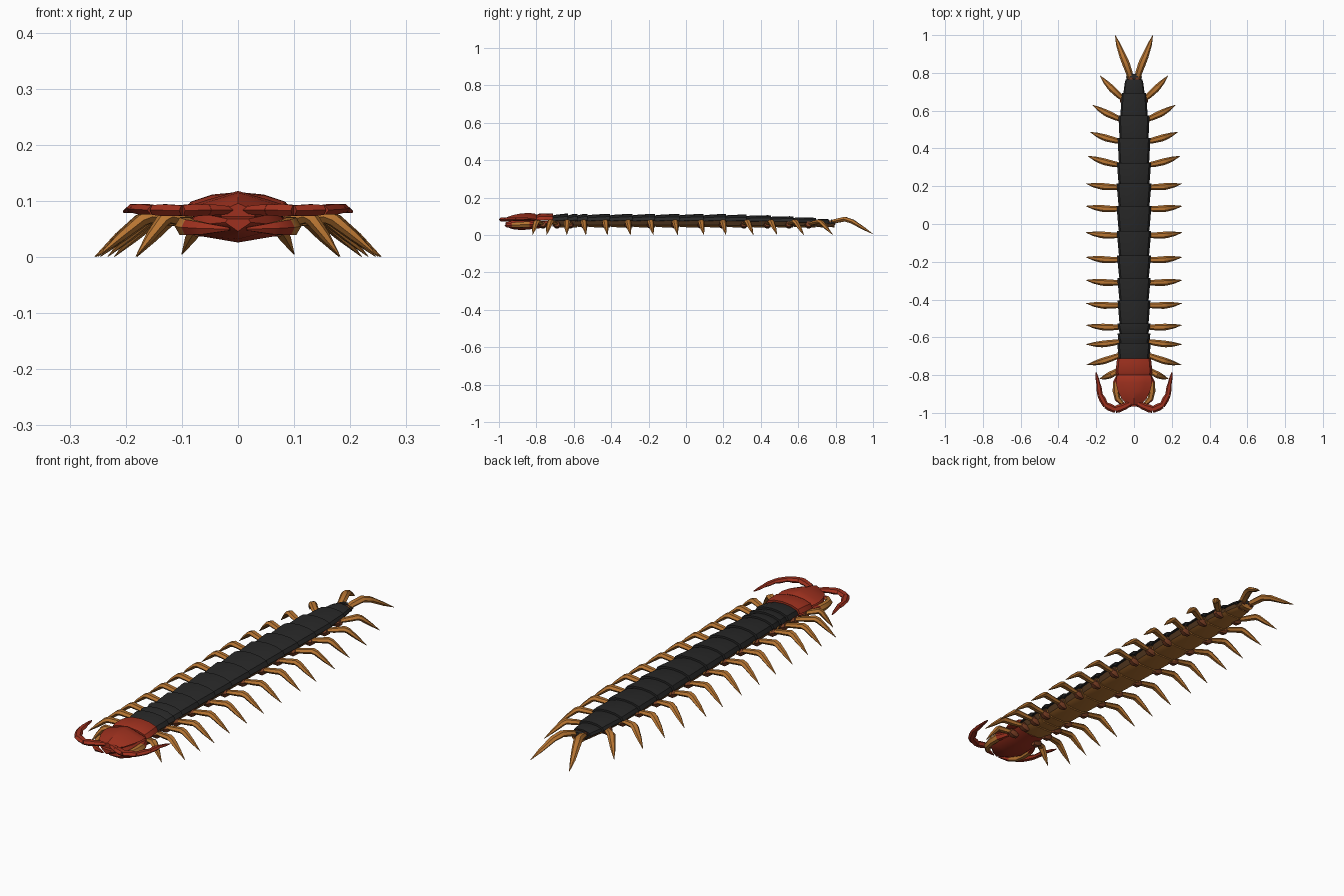
import bpy, bmesh, math
from mathutils import Vector

if "Cube" in bpy.data.objects:
    bpy.data.objects.remove(bpy.data.objects["Cube"])


def mat(name, rgb):
    m = bpy.data.materials.new(name)
    m.diffuse_color = (*rgb, 1)
    m.use_nodes = True
    m.node_tree.nodes["Principled BSDF"].inputs["Base Color"].default_value = m.diffuse_color
    return m


BLACK = mat("charcoal shell", (0.021, 0.021, 0.021))
RED = mat("dark red", (0.34, 0.03, 0.013))
AMBER = mat("amber leg", (0.47, 0.175, 0.031))
RUST = mat("rust joint", (0.2, 0.05, 0.018))
SIDE = mat("dark brown side", (0.1, 0.045, 0.016))


def loft(bm, rings):
    """Skin closed rings of equal length and cap both ends."""
    vs = [[bm.verts.new(p) for p in r] for r in rings]
    n = len(vs[0])
    for a, b in zip(vs, vs[1:]):
        for i in range(n):
            j = (i + 1) % n
            bm.faces.new((a[i], a[j], b[j], b[i]))
    bm.faces.new(vs[0])
    bm.faces.new(vs[-1][::-1])


def tube(bm, pts, radii, n=6, flat=1.0):
    """Tapered tube along a path; flat squashes it vertically."""
    pts = [Vector(p) for p in pts]
    rings = []
    for i, (p, r) in enumerate(zip(pts, radii)):
        d = (pts[min(i + 1, len(pts) - 1)] - pts[max(i - 1, 0)]).normalized()
        side = d.cross(Vector((0, 0, 1))).normalized()
        up = side.cross(d)
        rings.append([p + side * r * math.cos(2 * math.pi * k / n)
                      + up * r * flat * math.sin(2 * math.pi * k / n) for k in range(n)])
    loft(bm, rings)


def finish(name, bm, mats, rule=None, mirror=False, angle=35):
    bmesh.ops.recalc_face_normals(bm, faces=bm.faces[:])
    me = bpy.data.meshes.new(name)
    if mirror:
        geo = bmesh.ops.duplicate(bm, geom=bm.verts[:] + bm.edges[:] + bm.faces[:])["geom"]
        for v in geo:
            if isinstance(v, bmesh.types.BMVert):
                v.co.x *= -1
        bmesh.ops.reverse_faces(bm, faces=[f for f in geo if isinstance(f, bmesh.types.BMFace)])
    for f in bm.faces:
        f.normal_update()
        if rule:
            f.material_index = rule(f)
    bm.to_mesh(me)
    bm.free()
    for m in mats:
        me.materials.append(m)
    ob = bpy.data.objects.new(name, me)
    bpy.context.collection.objects.link(ob)
    bpy.ops.object.select_all(action='DESELECT')
    ob.select_set(True)
    bpy.context.view_layer.objects.active = ob
    bpy.ops.object.shade_smooth_by_angle(angle=math.radians(angle))
    return ob


def lerp(table, y):
    for (a, va), (b, vb) in zip(table, table[1:]):
        if y <= b:
            return va + (vb - va) * max(0, (y - a) / (b - a))
    return table[-1][1]


WIDTH = [(-0.8, 0.09), (-0.6, 0.083), (-0.4, 0.083), (0, 0.088), (0.25, 0.088),
         (0.45, 0.083), (0.57, 0.078), (0.69, 0.062), (0.76, 0.044), (0.8, 0.036)]
TOP = [(-0.8, 0.112), (0.2, 0.111), (0.5, 0.102), (0.69, 0.09), (0.8, 0.078)]


def plate_ring(y, s, lift):
    """Arched back-plate cross-section, hollowed a little underneath."""
    w, t = lerp(WIDTH, y) * s, lerp(TOP, y) + lift
    h = t - 0.042
    half = [(w * 0.85, t - h * 0.5), (w, t - h * 0.48), (w * 0.88, t - h * 0.22), (w * 0.5, t - h * 0.06)]
    pts = half + [(0, t)] + [(-x, z) for x, z in half[::-1]]
    return [(x, y, z) for x, z in pts]


def belly_ring(y, s, drop=0.0):
    w, t = lerp(WIDTH, y) * s, lerp(TOP, y)
    h = t - 0.042
    half = [(w * 0.5, 0.042 - drop), (w * 0.78, 0.042 + h * 0.15), (w * 0.92, t - h * 0.47)]
    pts = half + [(-x, z) for x, z in half[::-1]]
    return [(x, y, z) for x, z in pts]


# Overlapping back plates and belly plates
cuts = [-0.715, -0.635, -0.585, -0.53, -0.41, -0.29, -0.17, -0.04, 0.09,
        0.21, 0.32, 0.45, 0.57, 0.69, 0.76, 0.79]
back, belly = bmesh.new(), bmesh.new()
for a, b in zip(cuts, cuts[1:]):
    loft(back, [plate_ring(a - 0.006, 0.9, -0.009), plate_ring(a + 0.015, 0.94, -0.004),
                plate_ring(b - 0.015, 1.03, 0.002), plate_ring(b + 0.004, 1.04, 0.002)])
    loft(belly, [belly_ring(a, 0.88, -0.004), belly_ring(a + 0.02, 0.96), belly_ring(b + 0.003, 1.0, 0.002)])
finish("back_plates", back, [BLACK])


def belly_rule(f):
    return 0 if f.normal.z < -0.75 or abs(f.normal.y) > 0.7 else 1


finish("belly_plates", belly, [AMBER, SIDE], belly_rule)

# Red collar plate behind the head
bm = bmesh.new()
loft(bm, [plate_ring(-0.80, 1.0, -0.004), plate_ring(-0.785, 1.08, 0.002),
          plate_ring(-0.735, 1.06, 0.004), plate_ring(-0.711, 1.02, 0.002)])
finish("collar_plate", bm, [RED])

# Head shield, narrowing to the front
bm = bmesh.new()
rings = []
for y, w, t, h in [(-0.795, 0.08, 0.106, 0.034), (-0.81, 0.093, 0.115, 0.04), (-0.84, 0.096, 0.118, 0.042),
                   (-0.885, 0.085, 0.115, 0.04), (-0.925, 0.066, 0.107, 0.034), (-0.957, 0.035, 0.096, 0.024)]:
    half = [(w * 0.8, t - h), (w, t - h * 0.7), (w * 0.6, t - h * 0.4)]
    rings.append([(x, y, z) for x, z in half + [(0, t)] + [(-x, z) for x, z in half[::-1]]])
loft(bm, rings)
finish("head_shield", bm, [RED])

# Lower jaw block
bm = bmesh.new()
rings = []
for y, w, b, t in [(-0.72, 0.075, 0.045, 0.075), (-0.80, 0.09, 0.034, 0.075), (-0.88, 0.088, 0.026, 0.076),
                   (-0.93, 0.06, 0.032, 0.075), (-0.965, 0.022, 0.046, 0.068)]:
    half = [(w * 0.8, b + 0.012), (w, (b + t) / 2 + 0.005), (w * 0.85, t)]
    rings.append([(x, y, z) for x, z in [(0, b)] + half + [(-x, z) for x, z in half[::-1]]])
loft(bm, rings)
finish("lower_jaw", bm, [RED])

# Curved venom claws at the sides of the jaw, with an amber middle joint
bm = bmesh.new()
tube(bm, [(0.075, -0.79, 0.057), (0.094, -0.84, 0.056), (0.095, -0.885, 0.055), (0.087, -0.925, 0.053),
          (0.06, -0.953, 0.051), (0.015, -0.967, 0.05)], [0.012, 0.018, 0.018, 0.016, 0.012, 0.003])
finish("jaw_claws", bm, [AMBER, RED],
       lambda f: 0 if -0.945 < f.calc_center_median().y < -0.85 else 1, mirror=True)

# Jointed antennae sweeping back
bm = bmesh.new()
path = [(0.015, -0.948, 0.084), (0.055, -0.968, 0.084), (0.10, -0.983, 0.083), (0.15, -0.96, 0.084),
        (0.18, -0.905, 0.086), (0.188, -0.85, 0.087), (0.202, -0.785, 0.08)]
rad = [0.013, 0.02, 0.02, 0.018, 0.016, 0.013, 0.003]
for i in range(6):
    p, q = Vector(path[i]), Vector(path[i + 1])
    r0, r1 = rad[i], rad[i + 1]
    tube(bm, [p.lerp(q, -0.05), p.lerp(q, 0.6), q], [r0 * 0.85, (r0 + r1) * 0.52, r1 * 0.9], flat=0.62)
finish("antennae", bm, [RED], mirror=True)

# Walking legs: (base y, tip y, tip x)
legs = [(-0.765, -0.82, 0.182), (-0.69, -0.745, 0.25), (-0.62, -0.637, 0.253), (-0.545, -0.535, 0.253),
        (-0.43, -0.42, 0.253), (-0.31, -0.297, 0.255), (-0.19, -0.175, 0.255), (-0.06, -0.045, 0.255),
        (0.08, 0.095, 0.255), (0.195, 0.213, 0.253), (0.31, 0.36, 0.245), (0.435, 0.487, 0.232),
        (0.55, 0.63, 0.22), (0.655, 0.785, 0.18)]
bm, cx = bmesh.new(), bmesh.new()
for y0, y1, x1 in legs:
    x0 = lerp(WIDTH, y0) * 0.75
    b, t = Vector((x0, y0, 0.058)), Vector((x1, y1, 0.001))

    def at(k, z):
        p = b.lerp(t, k)
        return (p.x, p.y - 0.006 * math.sin(math.pi * k), z)
    tube(bm, [b, at(0.25, 0.065), at(0.5, 0.072), at(0.58, 0.066), at(0.78, 0.036), t],
         [0.012, 0.016, 0.018, 0.017, 0.012, 0.001], flat=0.7)
    tube(cx, [(x0 - 0.02, y0, 0.048), (x0 + 0.004, y0, 0.054), (x0 + 0.02, y0, 0.059)],
         [0.014, 0.021, 0.015])
# Trailing tail legs
tube(bm, [(0.015, 0.75, 0.058), (0.025, 0.80, 0.075), (0.043, 0.85, 0.085), (0.06, 0.89, 0.072),
          (0.083, 0.95, 0.035), (0.1, 1.0, 0.005)], [0.014, 0.018, 0.02, 0.018, 0.012, 0.001], flat=0.7)
tube(cx, [(0.012, 0.73, 0.055), (0.016, 0.765, 0.06), (0.022, 0.795, 0.068)], [0.014, 0.02, 0.014])
finish("legs", bm, [AMBER], mirror=True)
finish("leg_sockets", cx, [RUST], mirror=True)
